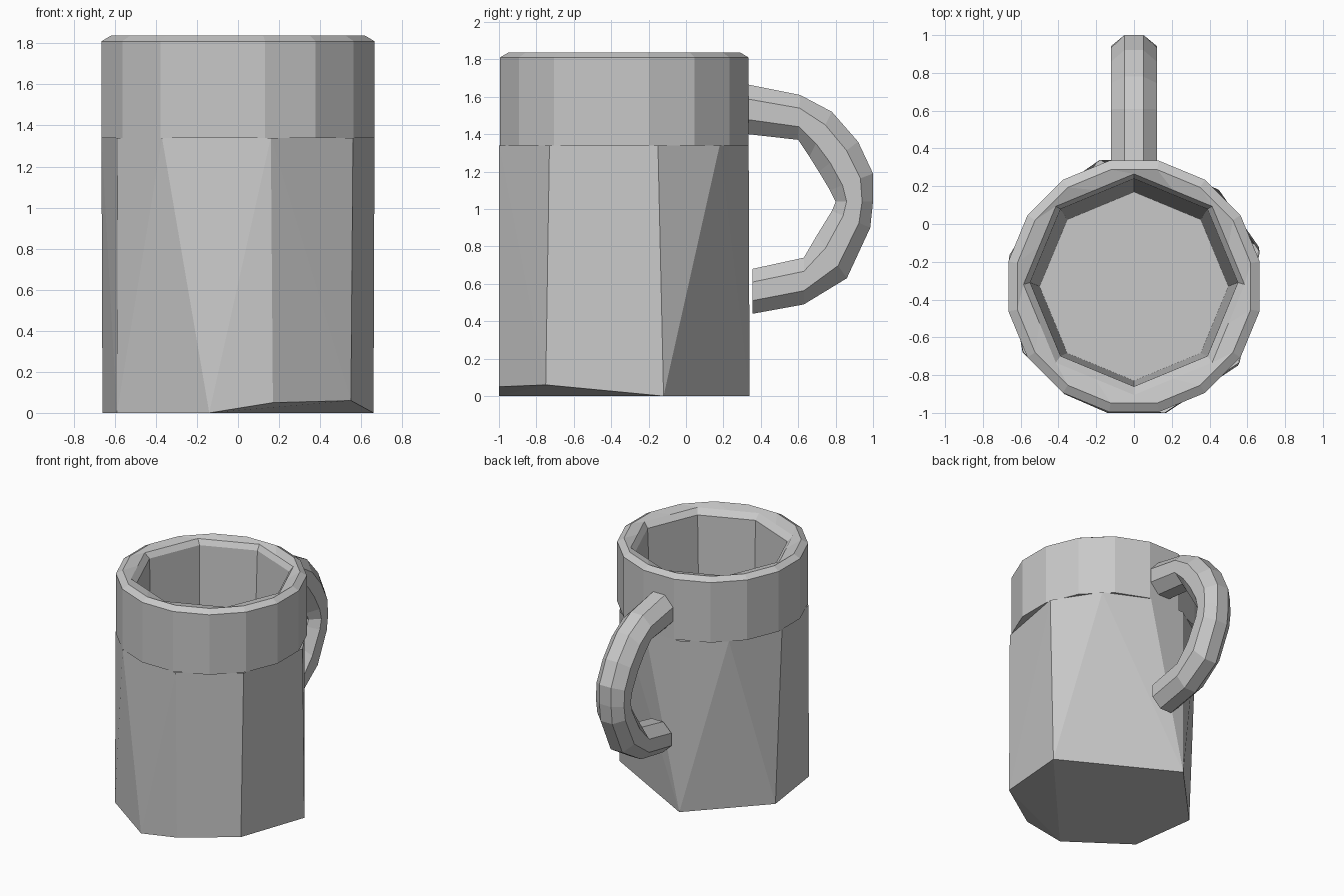
import bpy, bmesh, math
from mathutils import Vector

cube = bpy.data.objects.get("Cube")
if cube:
    bpy.data.objects.remove(cube)

GREY = (0.58, 0.58, 0.58, 1.0)
mat = bpy.data.materials.new("stone_grey")
mat.use_nodes = True
mat.diffuse_color = GREY
mat.node_tree.nodes["Principled BSDF"].inputs["Base Color"].default_value = GREY

CENTRE_Y = -0.33


def finish(bm, name):
    mesh = bpy.data.meshes.new(name)
    bmesh.ops.recalc_face_normals(bm, faces=bm.faces)
    bm.to_mesh(mesh)
    bm.free()
    mesh.materials.append(mat)
    obj = bpy.data.objects.new(name, mesh)
    bpy.context.collection.objects.link(obj)
    return obj


def loft(name, rings, cap_start, cap_end):
    """Skin a list of equal-length point rings."""
    bm = bmesh.new()
    loops = [[bm.verts.new(p) for p in ring] for ring in rings]
    count = len(loops[0])
    for a, b in zip(loops, loops[1:]):
        for i in range(count):
            j = (i + 1) % count
            bm.faces.new((a[i], a[j], b[j], b[i]))
    if cap_start:
        bm.faces.new(loops[0])
    if cap_end:
        bm.faces.new(loops[-1])
    return finish(bm, name)


def circle(radius, z):
    """Sixteen points with a flat side facing each axis."""
    angles = [(i + 0.5) * math.pi / 8 for i in range(16)]
    return [Vector((radius * math.cos(a), CENTRE_Y + radius * math.sin(a), z)) for a in angles]


def octagon(radius, z, shift=0.0):
    """Eight corners plus the middles of the eight sides."""
    corners = [Vector((radius * math.cos(i * math.pi / 4),
                       CENTRE_Y + shift + radius * math.sin(i * math.pi / 4), z)) for i in range(8)]
    pts = []
    for i, corner in enumerate(corners):
        pts += [corner, (corner + corners[(i + 1) % 8]) / 2]
    return pts


# Faceted lower body: hull between an uneven foot and the collar line
foot = [(0.66, -0.12, 0), (0.55, -0.75, 0.06), (0.17, -1, 0.05), (-0.14, -1, 0),
        (-0.59, -0.68, 0), (-0.66, -0.165, 0), (-0.18, 0.34, 0)]
shoulder = [(0.665, -0.15), (0.45, 0.18), (0.12, 0.335), (-0.18, 0.335), (-0.47, 0.14),
            (-0.665, -0.24), (-0.585, -0.68), (-0.37, -0.9), (0.16, -1), (0.56, -0.73)]
bm = bmesh.new()
for p in foot + [(x, y, 1.34) for x, y in shoulder]:
    bm.verts.new(p)
bmesh.ops.convex_hull(bm, input=bm.verts)
lid = [f for f in bm.faces if all(v.co.z > 1.3 for v in f.verts)]
bmesh.ops.delete(bm, geom=lid, context='FACES_ONLY')
finish(bm, "lower_body")

# Collar, rounded rim and octagonal inside down to the floor
loft("collar_and_inside", [
    circle(0.6, 1.34), circle(0.678, 1.34), circle(0.678, 1.81), circle(0.63, 1.838),
    octagon(0.585, 1.82, 0.01), octagon(0.55, 1.78, 0.02), octagon(0.5, 0.15),
], False, True)

# Handle: eight-sided sections between inner and outer (y, z) outline points
outline = [((0.335, 1.40), (0.335, 1.665)),
           ((0.60, 1.37), (0.61, 1.61)), ((0.66, 1.28), (0.78, 1.52)),
           ((0.71, 1.20), (0.92, 1.36)), ((0.77, 1.10), (1.0, 1.19)),
           ((0.80, 1.04), (1.0, 1.04)), ((0.78, 0.99), (0.985, 0.90)),
           ((0.70, 0.86), (0.86, 0.63)), ((0.63, 0.74), (0.63, 0.49)),
           ((0.355, 0.68), (0.355, 0.44))]
sections = []
for inner, outer in outline:
    a, b = Vector((0, *inner)), Vector((0, *outer))
    mid, half = (a + b) / 2, (b - a) / 2
    pts = []
    for i in range(8):
        t = (i + 0.5) * math.pi / 4
        k = 1 / math.cos(math.pi / 8)
        pts.append(mid + half * (k * math.cos(t)) + Vector((0.122 * k * math.sin(t), 0, 0)))
    sections.append(pts)
loft("handle", sections, True, True)
